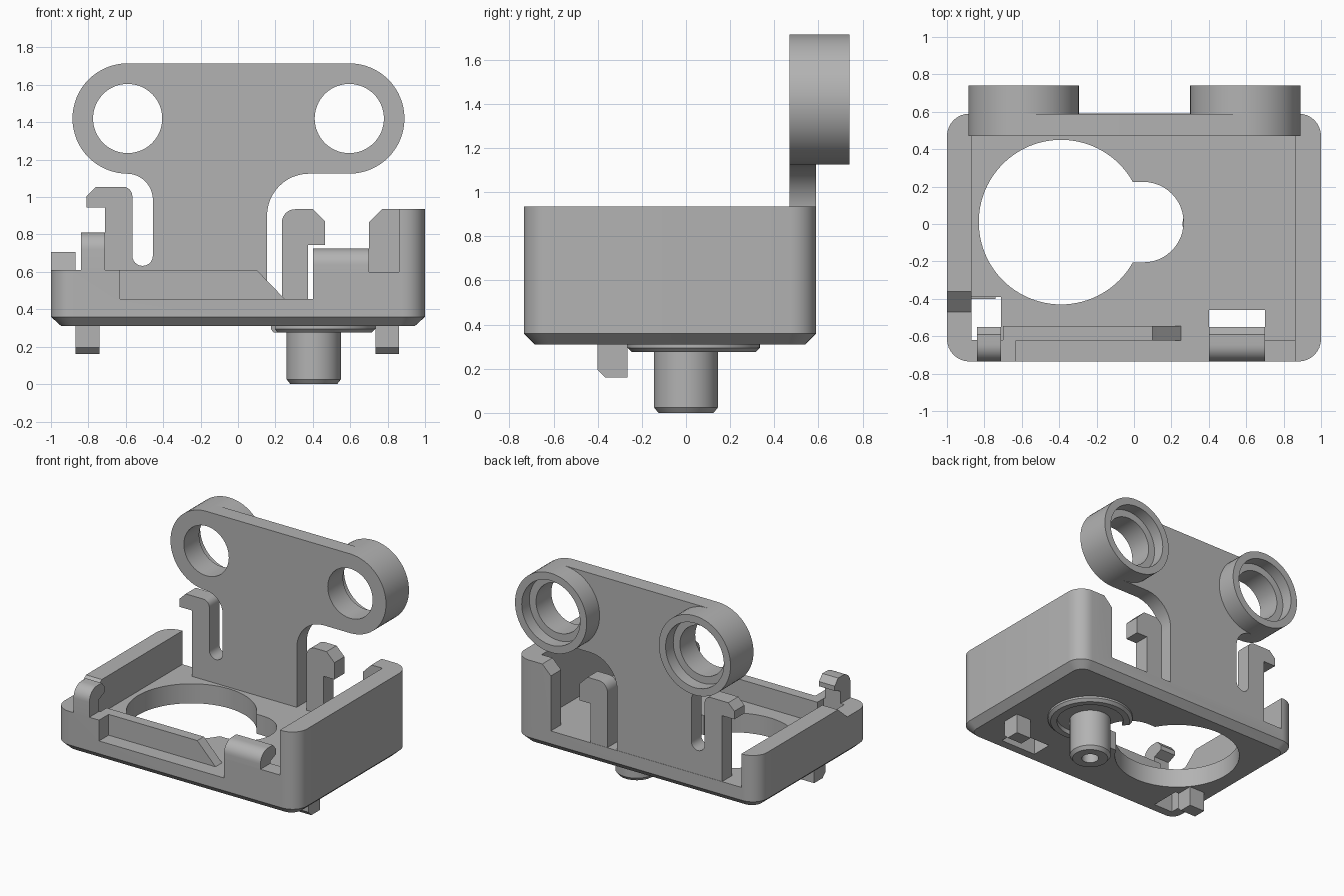
import bpy, bmesh, math
from mathutils import Vector

if "Cube" in bpy.data.objects:
    bpy.data.objects.remove(bpy.data.objects["Cube"])

grey = bpy.data.materials.new("light_grey_plastic")
grey.use_nodes = True
COLOUR = (0.45, 0.45, 0.45, 1)
grey.diffuse_color = COLOUR
grey.node_tree.nodes["Principled BSDF"].inputs["Base Color"].default_value = COLOUR


def arc(cx, cy, r, a0, a1, n=16):
    """Points along an arc, angles in degrees."""
    angles = [math.radians(a0 + (a1 - a0) * i / n) for i in range(n + 1)]
    return [(cx + r * math.cos(a), cy + r * math.sin(a)) for a in angles]


def circle(cx, cy, r, n=64):
    return arc(cx, cy, r, 0, 360 - 360 / n, n - 1)


def rounded_rect(x0, x1, y0, y1, r):
    return (arc(x1 - r, y1 - r, r, 0, 90, 8) + arc(x0 + r, y1 - r, r, 90, 180, 8)
            + arc(x0 + r, y0 + r, r, 180, 270, 8) + arc(x1 - r, y0 + r, r, 270, 360, 8))


PLACE = {"x": lambda a, b, d: (d, a, b),   # profile in yz
         "y": lambda a, b, d: (a, d, b),   # profile in xz
         "z": lambda a, b, d: (a, b, d)}   # profile in xy


def loft(name, axis, layers):
    """Solid through matching outlines; layers are (outline, depth)."""
    bm = bmesh.new()
    rings = [[bm.verts.new(PLACE[axis](a, b, d)) for a, b in pts] for pts, d in layers]
    n = len(rings[0])
    bm.faces.new(rings[0])
    bm.faces.new(rings[-1])
    for low, high in zip(rings, rings[1:]):
        for i in range(n):
            j = (i + 1) % n
            bm.faces.new((low[i], low[j], high[j], high[i]))
    bmesh.ops.recalc_face_normals(bm, faces=bm.faces)
    mesh = bpy.data.meshes.new(name)
    bm.to_mesh(mesh)
    bm.free()
    mesh.materials.append(grey)
    obj = bpy.data.objects.new(name, mesh)
    bpy.context.collection.objects.link(obj)
    return obj


def prism(name, axis, pts, d0, d1):
    return loft(name, axis, [(pts, d0), (pts, d1)])


def box(name, x0, x1, y0, y1, z0, z1):
    return prism(name, "z", [(x0, y0), (x1, y0), (x1, y1), (x0, y1)], z0, z1)


def cut(obj, cutters):
    """Subtract each cutter, bake the result and drop the cutters."""
    for c in cutters:
        c.hide_render = True
        m = obj.modifiers.new("cut", "BOOLEAN")
        m.operation, m.solver, m.object = "DIFFERENCE", "EXACT", c
    bpy.context.view_layer.update()
    baked = bpy.data.meshes.new_from_object(obj.evaluated_get(bpy.context.evaluated_depsgraph_get()))
    obj.modifiers.clear()
    obj.data = baked
    for c in cutters:
        bpy.data.objects.remove(c)
    return obj


def keyhole():
    slot = [(-0.2, -0.205)] + arc(0.05, 0.01, 0.215, -90, 90, 24) + [(-0.2, 0.225)]
    return [prism("cut_round", "z", circle(-0.39, 0.01, 0.44, 96), 0.1, 0.7),
            prism("cut_slot", "z", slot, 0.1, 0.7)]


parts = []
FLOOR, TOP = 0.455, 0.935

# Tray: rounded block with a chamfered bottom, carved down to floor and walls
outer = rounded_rect(-1, 1, -0.735, 0.59, 0.12)
inner = rounded_rect(-0.945, 0.945, -0.685, 0.54, 0.08)
tray = loft("tray", "z", [(inner, 0.31), (outer, 0.36), (outer, TOP)])
left_wall_top = [(-0.9, 0.61), (-0.47, 0.61), (-0.36, 0.705), (0.8, 0.705), (0.8, 1.2), (-0.9, 1.2)]
front_wall_top = [(-0.87, 0.61), (-0.63, 0.61), (-0.63, FLOOR), (0.4, FLOOR), (0.4, 0.6),
                  (0.86, 0.6), (0.86, 1.2), (-0.87, 1.2)]
back_opening = [(-0.87, FLOOR), (0.7, FLOOR), (0.7, 0.865), (0.77, TOP), (0.77, 1.2), (-0.87, 1.2)]
cut(tray, [
    box("cut_inside", -0.87, 0.86, -0.62, 0.47, FLOOR, 1.2),
    prism("cut_left", "x", left_wall_top, -1.2, -0.865),
    prism("cut_front", "y", front_wall_top, -0.9, -0.61),
    prism("cut_back", "y", back_opening, 0.46, 0.8),
    box("cut_left_window", -0.87, -0.71, -0.62, -0.39, 0.1, 0.6),
    box("cut_right_window", 0.4, 0.7, -0.62, -0.46, 0.1, 0.6),
] + keyhole())
parts.append(tray)

# Inner front rail with a sloped end
parts.append(prism("front_rail", "y", [(-0.7, 0.44), (0.265, 0.44), (0.25, FLOOR), (0.1, 0.61),
                                       (-0.7, 0.61)], -0.622, -0.545))

# Snap clips on the front wall, rounded outside and hooked inward
def front_clip(name, x0, x1, base, top):
    r = min(0.09, (top - base) * 0.7)
    pts = ([(-0.62, base - 0.05), (-0.62, top - 0.11), (-0.55, top - 0.08), (-0.55, top - 0.045),
            (-0.59, top)] + arc(-0.735 + r, top - r, r, 90, 180, 8) + [(-0.735, base - 0.05)])
    parts.append(prism(name, "x", pts, x0, x1))


front_clip("front_clip_left", -0.84, -0.71, 0.61, 0.81)
front_clip("front_clip_right", 0.4, 0.7, 0.6, 0.725)

# Back plate: stem, wide rounded head and the left hook in one outline
HOLES = ((-0.59, 1.42), (0.595, 1.42))
outline = ([(0.155, 0.42)] + arc(0.38, 0.9, 0.225, 180, 90, 12)
           + arc(*HOLES[1], 0.295, -90, 90, 32) + arc(*HOLES[0], 0.295, 90, 270, 32)
           + arc(-0.595, 0.985, 0.14, 90, 0, 12) + arc(-0.51, 0.687, 0.055, 0, -180, 12)
           + arc(-0.615, 1.005, 0.05, 0, 90, 6)
           + [(-0.76, 1.055), (-0.81, 1.005), (-0.81, 0.945), (-0.71, 0.945), (-0.71, 0.42)])
plate = prism("back_plate", "y", outline, 0.47, 0.588)
parts.append(cut(plate, [prism("cut_hole", "y", circle(x, z, 0.185), 0.3, 0.9) for x, z in HOLES]))

# Bosses behind the head with stepped holes
for side, (x, z) in zip(("right", "left"), HOLES):
    boss = prism("boss_" + side, "y", circle(x, z, 0.295), 0.5, 0.74)
    parts.append(cut(boss, [prism("cut_hole", "y", circle(x, z, 0.185), 0.3, 0.9),
                            prism("cut_step", "y", circle(x, z, 0.24), 0.65, 0.9)]))

# Second back hook
parts.append(prism("back_hook", "y", [(0.375, 0.42), (0.375, 0.745), (0.465, 0.745), (0.465, 0.87),
                                      (0.4, TOP)] + arc(0.305, 0.865, 0.07, 90, 180, 8)
                   + [(0.235, 0.42)], 0.47, 0.588))

# Raised ring under the floor, opened by the keyhole
ring = loft("bottom_ring", "z", [(circle(0.435, 0.035, 0.28), 0.275),
                                 (circle(0.435, 0.035, 0.3), 0.295),
                                 (circle(0.435, 0.035, 0.3), 0.33)])
parts.append(cut(ring, [prism("cut_ring", "z", circle(0.435, 0.035, 0.235), 0.2, 0.5)] + keyhole()))

# Pin with chamfered tip and a small blind hole
pin = loft("pin", "z", [(circle(0.405, 0, 0.125), 0), (circle(0.405, 0, 0.145), 0.025),
                        (circle(0.405, 0, 0.145), 0.4)])
parts.append(cut(pin, [prism("cut_pin", "z", circle(0.405, 0, 0.06), -0.1, 0.12)]))

# Locating feet
for name, x0, x1 in (("foot_right", -0.87, -0.74), ("foot_left", 0.735, 0.86)):
    parts.append(prism(name, "x", [(-0.4, 0.35), (-0.4, 0.195), (-0.365, 0.16), (-0.265, 0.16),
                                   (-0.265, 0.35)], x0, x1))

# Smooth curved sides, keep crisp edges
for o in bpy.context.view_layer.objects:
    o.select_set(o in parts)
bpy.context.view_layer.objects.active = tray
bpy.ops.object.shade_smooth_by_angle(angle=math.radians(28))
